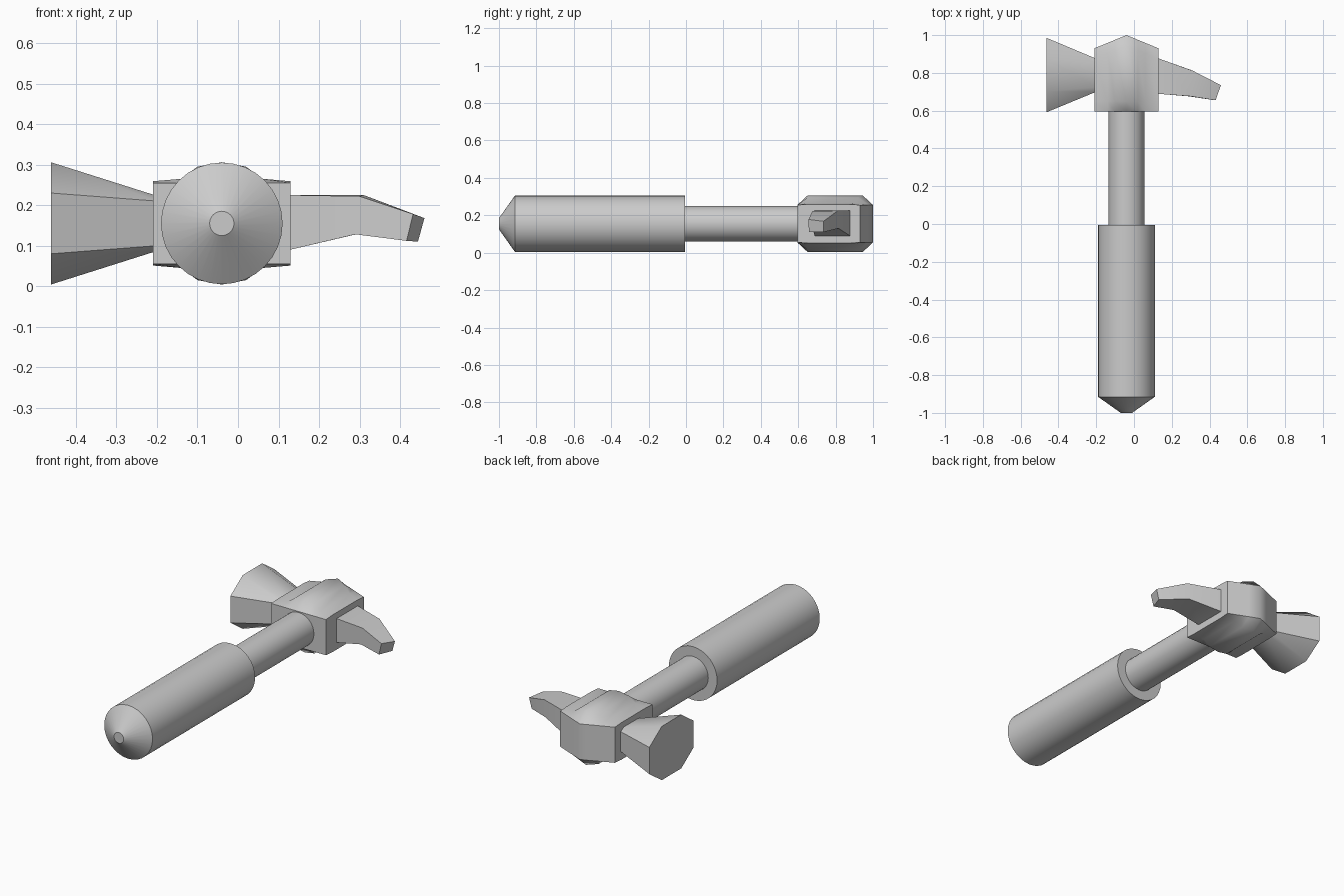
import bpy, bmesh, math

if "Cube" in bpy.data.objects:
    bpy.data.objects.remove(bpy.data.objects["Cube"])

CX, CZ = -0.04, 0.155   # handle axis runs along y through this point


def loft(name, sections, angle=40):
    """Skin a solid through rings with equal point counts, capped at both ends."""
    bm = bmesh.new()
    rings = [[bm.verts.new(p) for p in s] for s in sections]
    n = len(rings[0])
    for a, b in zip(rings, rings[1:]):
        for i in range(n):
            j = (i + 1) % n
            bm.faces.new((a[i], a[j], b[j], b[i]))
    bm.faces.new(rings[0][::-1])
    bm.faces.new(rings[-1])
    bmesh.ops.recalc_face_normals(bm, faces=bm.faces)
    me = bpy.data.meshes.new(name)
    bm.to_mesh(me)
    bm.free()
    ob = bpy.data.objects.new(name, me)
    bpy.context.collection.objects.link(ob)
    bpy.ops.object.select_all(action='DESELECT')
    ob.select_set(True)
    bpy.context.view_layer.objects.active = ob
    bpy.ops.object.shade_smooth_by_angle(angle=math.radians(angle))
    return ob


def circle(y, r, n=32):
    return [(CX + r * math.cos(2 * math.pi * i / n), y,
             CZ + r * math.sin(2 * math.pi * i / n)) for i in range(n)]


def octagon(x, y0, y1, h, edge, cut):
    """Box outline in the yz plane; corners start at +-edge and reach +-h."""
    pts = [(y0, -edge), (y0 + cut, -h), (y1 - cut, -h), (y1, -edge)]
    pts += [(y, -z) for y, z in reversed(pts)]
    return [(x, y, CZ + z) for y, z in pts]


# Grip with conical butt, and thinner shaft
loft("grip", [circle(-1.0, 0.03), circle(-0.915, 0.15), circle(-0.005, 0.15)], 30)
loft("shaft", [circle(-0.02, 0.095), circle(0.65, 0.095)])

# Head block, bulging around the handle axis
steps = [(-0.17, 0.104), (-0.10, 0.110), (-0.06, 0.140), (0, 0.151),
         (0.06, 0.140), (0.10, 0.110), (0.17, 0.104)]
loft("head_block", [octagon(CX + dx, 0.595, 1.0 - 0.07 * abs(dx) / 0.17, h, 0.10, 0.055)
                    for dx, h in steps], 45)

# Flared striking face
loft("striking_face", [octagon(-0.462, 0.592, 0.985, 0.151, 0.075, 0.11),
                       octagon(-0.20, 0.70, 0.875, 0.068, 0.055, 0.025)], 50)

# Tapered, drooping claw
loft("claw", [
    [(0.12, 0.69, 0.088), (0.12, 0.88, 0.088), (0.12, 0.88, 0.225), (0.12, 0.69, 0.225)],
    [(0.29, 0.676, 0.128), (0.30, 0.816, 0.130), (0.31, 0.812, 0.225), (0.30, 0.676, 0.222)],
    [(0.416, 0.657, 0.112), (0.444, 0.735, 0.110), (0.460, 0.735, 0.168), (0.432, 0.655, 0.178)],
], 45)
